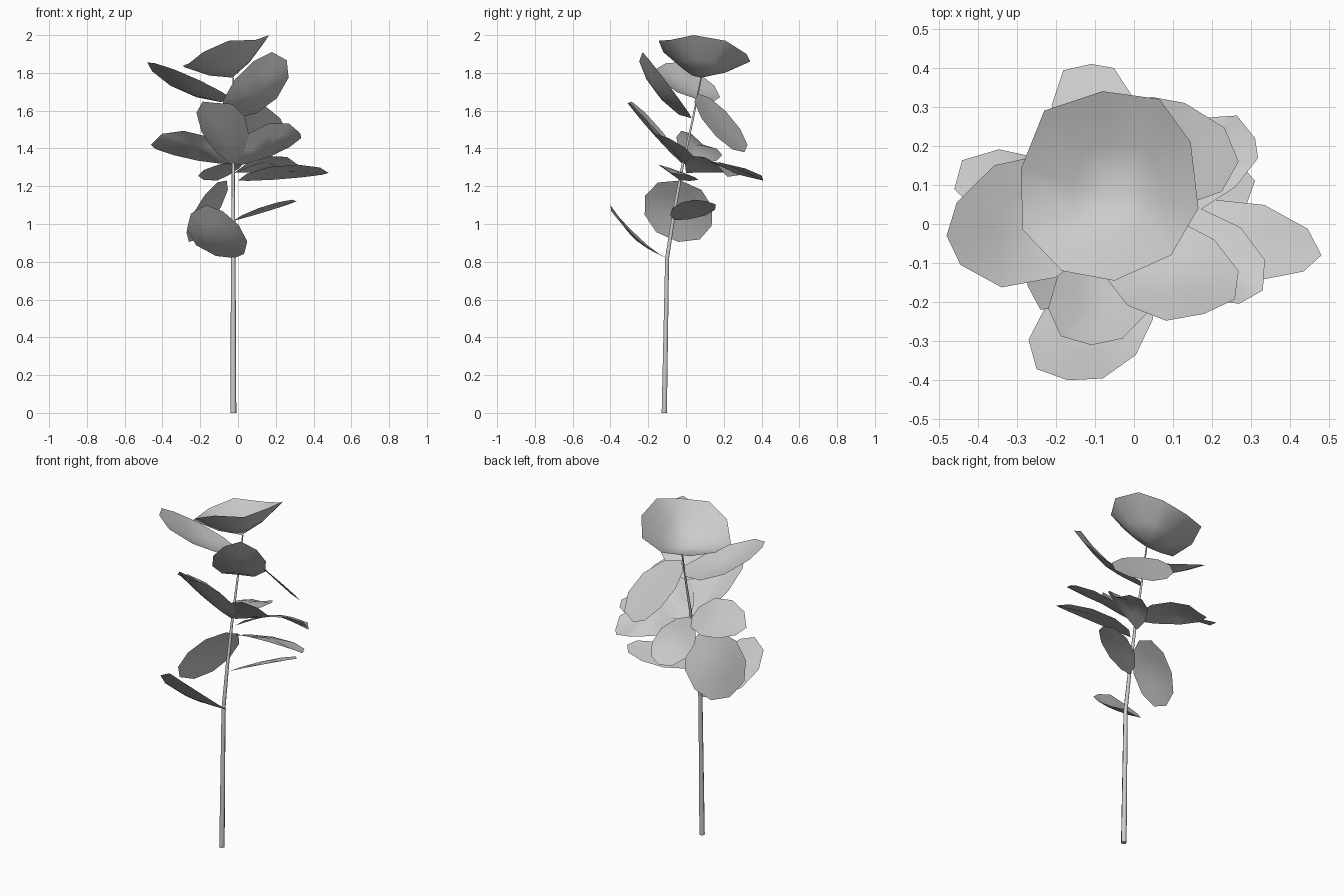
import bpy, math
from mathutils import Vector as V


def soft(v, p):
    return math.copysign(abs(v) ** p, v)


def dish(name, rim, centre):
    """Cupped smooth blade: rim polygon, half-way ring and a sunken centre."""
    n = len(rim)
    centre = V(centre)
    mid = sum(rim, V()) / n
    inner = [centre.lerp(r, 0.5) + (centre - mid) * 0.12 for r in rim]
    faces = []
    for i in range(n):
        j = (i + 1) % n
        faces.append((i, j, n + j, n + i))
        faces.append((n + i, n + j, 2 * n))
    me = bpy.data.meshes.new(name)
    me.from_pydata([tuple(v) for v in rim + inner + [centre]], [], faces)
    me.polygons.foreach_set("use_smooth", [True] * len(faces))
    ob = bpy.data.objects.new(name, me)
    bpy.context.collection.objects.link(ob)


def leaf(name, base, tip, left, right, centre, base_pow=1.25, tip_pow=1.0, n=10):
    """Ten-sided leaf through four guide points; higher powers sharpen the ends."""
    base, tip, left, right = map(V, (base, tip, left, right))
    mid = (base + tip) / 2
    rim = []
    for i in range(n):
        a = 2 * math.pi * i / n
        c, s = math.cos(a), math.sin(a)
        s = soft(s, base_pow if c > 0 else tip_pow)
        side = (left if s > 0 else right) - mid
        rim.append(mid + (base - mid) * c + side * abs(s) / 0.97)
    dish(name, rim, centre)


# stem: tapered bending tube
cu = bpy.data.curves.new("stem", 'CURVE')
cu.dimensions = '3D'
cu.bevel_depth = 1.0
cu.bevel_resolution = 1
cu.use_fill_caps = True
path = [(-0.115, 0, 0.016), (-0.1, 0.82, 0.012), (-0.06, 1.08, 0.010),
        (-0.02, 1.3, 0.008), (0.035, 1.55, 0.006), (0.08, 1.775, 0.004)]
sp = cu.splines.new('POLY')
sp.points.add(len(path) - 1)
for pt, (y, z, r) in zip(sp.points, path):
    pt.co = (-0.025, y, z, 1)
    pt.radius = r
bpy.context.collection.objects.link(bpy.data.objects.new("stem", cu))

# crown leaf: a broad bowl resting on the stem tip
crown = [(-0.05, -0.145, 1.97), (0.095, -0.08, 1.975), (0.165, 0.04, 2.0),
         (0.145, 0.21, 1.97), (0.065, 0.32, 1.9), (-0.08, 0.34, 1.86),
         (-0.23, 0.29, 1.86), (-0.29, 0.14, 1.84), (-0.285, -0.015, 1.83),
         (-0.185, -0.12, 1.91)]
dish("crown_leaf", [V(p) for p in crown], (-0.03, 0.08, 1.775))

# upper leaves
leaf("upper_left_leaf", (-0.03, 0.06, 1.66), (-0.48, -0.03, 1.855),
     (-0.27, -0.155, 1.79), (-0.29, 0.17, 1.7), (-0.25, 0.01, 1.7), 1.1, 1.4)
leaf("upper_front_leaf", (-0.02, 0.03, 1.56), (0.18, -0.23, 1.91),
     (0.24, -0.08, 1.72), (-0.05, -0.17, 1.71), (0.09, -0.13, 1.68), 1.0)
leaf("upper_back_leaf", (-0.01, 0.06, 1.69), (0.13, 0.31, 1.38),
     (0.25, 0.12, 1.51), (-0.06, 0.25, 1.55), (0.10, 0.16, 1.54), 1.0)

# middle leaves
leaf("middle_front_leaf", (-0.03, -0.01, 1.31), (-0.11, -0.31, 1.64),
     (-0.21, -0.17, 1.54), (0.05, -0.18, 1.52), (-0.08, -0.15, 1.45))
leaf("middle_right_leaf", (-0.02, 0.0, 1.31), (0.33, -0.17, 1.48),
     (0.22, 0.02, 1.38), (0.11, -0.17, 1.51), (0.16, -0.08, 1.4), 1.25, 1.05)
leaf("middle_left_leaf", (-0.03, 0.0, 1.32), (-0.46, 0.09, 1.42),
     (-0.22, -0.04, 1.48), (-0.28, 0.18, 1.35), (-0.24, 0.05, 1.42))
leaf("middle_back_leaf", (-0.02, -0.01, 1.33), (-0.11, 0.41, 1.23),
     (-0.2, 0.24, 1.27), (0.02, 0.25, 1.31), (-0.08, 0.22, 1.31), 1.25, 1.05)
leaf("back_right_leaf", (-0.02, 0.0, 1.27), (0.31, 0.22, 1.25),
     (0.12, 0.24, 1.27), (0.21, 0.06, 1.36), (0.15, 0.13, 1.33))
leaf("long_right_leaf", (0.0, -0.03, 1.23), (0.48, -0.08, 1.27),
     (0.26, 0.06, 1.24), (0.24, -0.14, 1.31), (0.24, -0.04, 1.28), 1.25, 1.2)

# lower leaves
leaf("lower_right_leaf", (-0.02, -0.06, 1.02), (0.31, 0.11, 1.12),
     (0.16, -0.05, 1.1), (0.13, 0.13, 1.06), (0.15, 0.03, 1.085))
leaf("lower_left_leaf", (-0.06, -0.03, 1.23), (-0.26, -0.04, 0.905),
     (-0.21, -0.22, 1.1), (-0.12, 0.14, 1.04), (-0.18, -0.04, 1.09), 0.9, 0.9)
leaf("lowest_leaf", (-0.02, -0.1, 0.82), (-0.17, -0.4, 1.1),
     (0.03, -0.29, 0.95), (-0.25, -0.25, 0.93), (-0.1, -0.26, 0.91))
